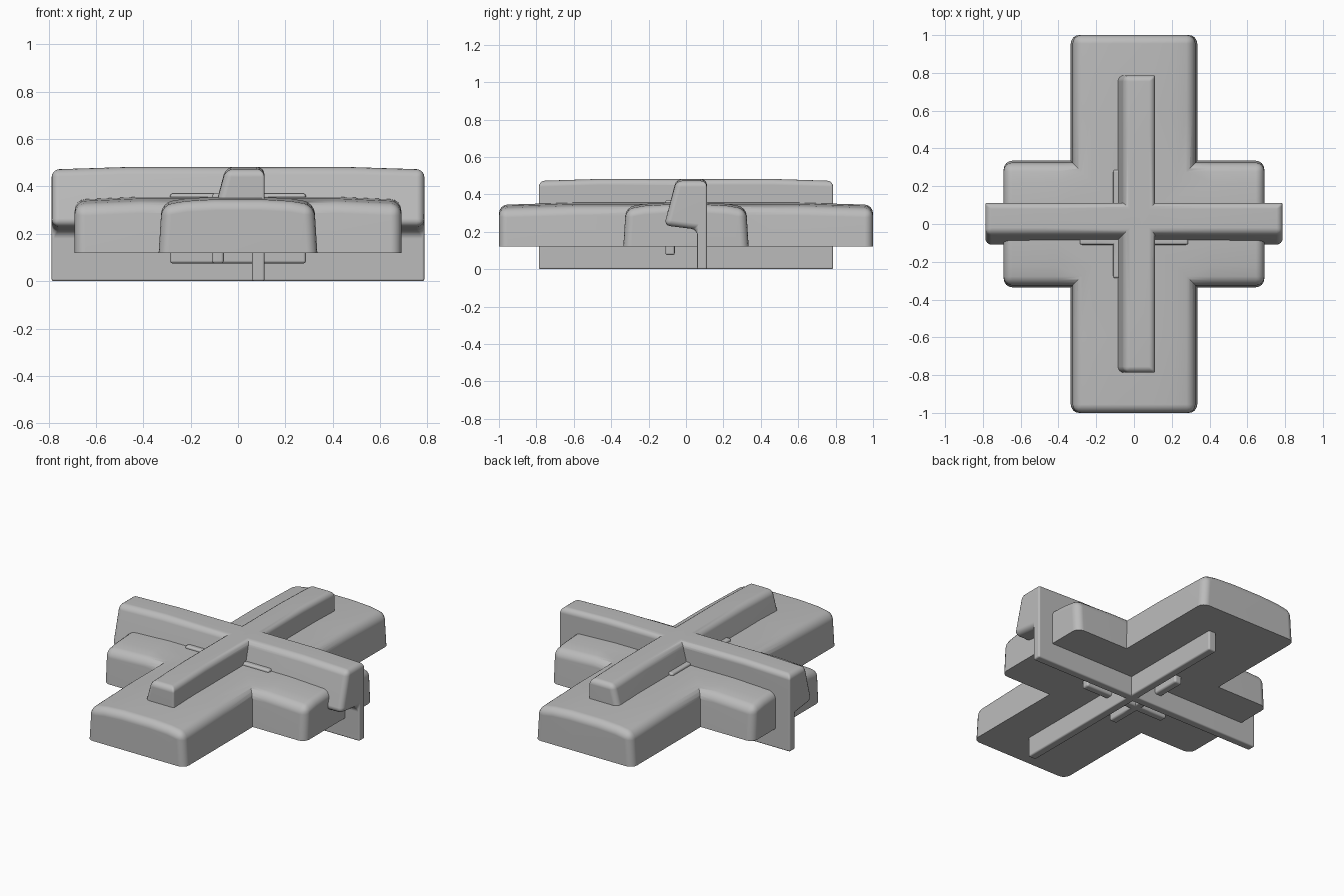
import bpy
import bmesh

if "Cube" in bpy.data.objects:
    bpy.data.objects.remove(bpy.data.objects["Cube"])

grey = bpy.data.materials.new("plain_grey")
grey.use_nodes = True
colour = (0.5, 0.5, 0.5, 1)
grey.diffuse_color = colour
for node in grey.node_tree.nodes:
    if node.type == "BSDF_PRINCIPLED":
        node.inputs["Base Color"].default_value = colour


def activate(obj):
    bpy.ops.object.select_all(action="DESELECT")
    obj.select_set(True)
    bpy.context.view_layer.objects.active = obj


def apply(obj, modifier):
    activate(obj)
    bpy.ops.object.modifier_apply(modifier=modifier.name)


def arm(name, profile, half, axis, radius, weight, crown=0.0, drop=0.0):
    """Extrude a (side, z) profile along an axis, sagging at the tips, and round it."""
    bm = bmesh.new()
    rings = []
    for t, sag in ((-1, drop), (-0.6, 0), (0.6, 0), (1, drop)):
        ring = []
        for u, z in profile:
            z -= sag if z > crown else 0
            ring.append(bm.verts.new((t * half, u, z) if axis == "x" else (u, t * half, z)))
        rings.append(ring)
    n = len(profile)
    for a, b in zip(rings, rings[1:]):
        for i in range(n):
            j = (i + 1) % n
            bm.faces.new((a[i], a[j], b[j], b[i]))
    bm.faces.new(rings[0])
    bm.faces.new(rings[-1])
    bmesh.ops.recalc_face_normals(bm, faces=bm.faces)
    layer = bm.edges.layers.float.new("bevel_weight_edge")
    for e in bm.edges:
        if e.calc_face_angle(0) > 0.35:
            e[layer] = weight(*(v.co.z for v in e.verts))
    mesh = bpy.data.meshes.new(name)
    bm.to_mesh(mesh)
    bm.free()
    mesh.materials.append(grey)
    obj = bpy.data.objects.new(name, mesh)
    bpy.context.collection.objects.link(obj)
    bevel = obj.modifiers.new("round", "BEVEL")
    bevel.limit_method = "WEIGHT"
    bevel.width = radius
    bevel.segments = 4
    apply(obj, bevel)
    return obj


def cross(name, profile, half_x, half_y, **options):
    """Fuse one arm along x with one along y."""
    obj = arm(name, profile, half_y, "y", **options)
    other = arm(name + "_side", profile, half_x, "x", **options)
    union = obj.modifiers.new("fuse", "BOOLEAN")
    union.operation = "UNION"
    union.solver = "EXACT"
    union.object = other
    apply(obj, union)
    bpy.data.objects.remove(other)
    activate(obj)
    bpy.ops.object.shade_smooth_by_angle(angle=0.6)
    normals = obj.modifiers.new("even_shading", "WEIGHTED_NORMAL")
    normals.keep_sharp = True
    return obj


# Broad domed body
half_section = [(0.335, 0.12), (0.322, 0.332), (0.22, 0.349), (0.1, 0.356)]
section = half_section + [(-u, z) for u, z in reversed(half_section)]
cross("body", section, 0.69, 1.0, radius=0.045, crown=0.2, drop=0.012,
      weight=lambda a, b: 0 if max(a, b) < 0.13 else 1)

# Hooked rail with a slanted head and a thin leg
hook = [(0.06, 0), (0.112, 0), (0.112, 0.482), (-0.052, 0.482),
        (-0.117, 0.234), (0.06, 0.212)]
cross("hooked_rail", hook, 0.787, 0.787, radius=0.032, crown=0.45, drop=0.01,
      weight=lambda a, b: 1 if min(a, b) > 0.15 else 0.3)

# Short thin keys through the middle
key = [(-0.11, 0.075), (-0.06, 0.075), (-0.06, 0.37), (-0.11, 0.37)]
cross("centre_key", key, 0.287, 0.287, radius=0.012, weight=lambda a, b: 1)
